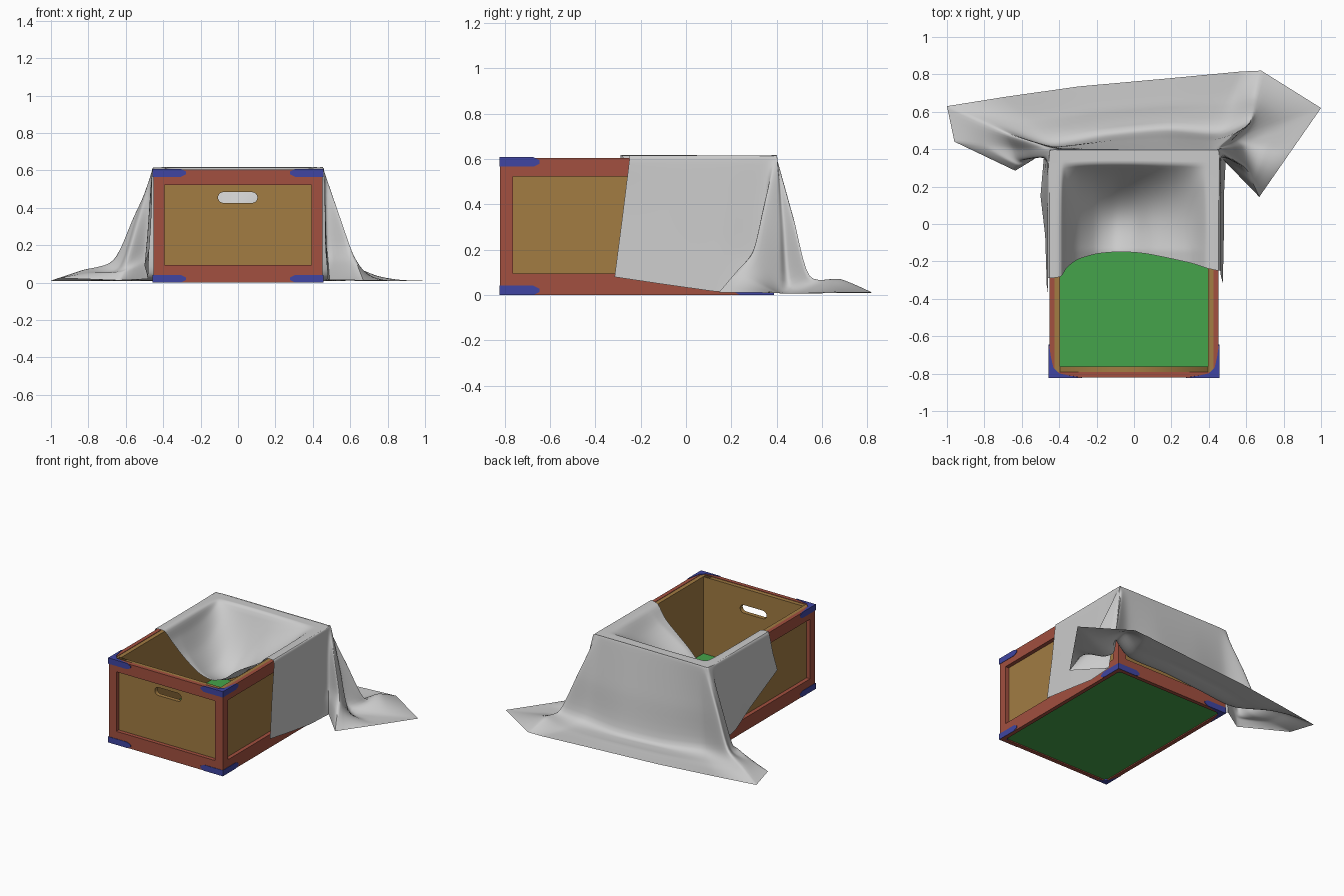
import bpy, bmesh, math
from mathutils import Vector

if "Cube" in bpy.data.objects:
    bpy.data.objects.remove(bpy.data.objects["Cube"])

X, Y0, Y1, H = 0.453, -0.82, 0.385, 0.605      # crate outer size
YC, YH = (Y0 + Y1) / 2, (Y1 - Y0) / 2


def material(name, rgb):
    m = bpy.data.materials.new(name)
    m.diffuse_color = (*rgb, 1)
    m.use_nodes = True
    m.node_tree.nodes["Principled BSDF"].inputs["Base Color"].default_value = m.diffuse_color
    return m


RED = material("frame_red", (0.36, 0.08, 0.05))
OCHRE = material("panel_ochre", (0.36, 0.2, 0.055))
GREEN = material("floor_green", (0.06, 0.37, 0.07))
BLUE = material("corner_blue", (0.05, 0.06, 0.36))


def finish(bm, name, mat=None):
    bmesh.ops.recalc_face_normals(bm, faces=bm.faces)
    me = bpy.data.meshes.new(name)
    bm.to_mesh(me)
    bm.free()
    ob = bpy.data.objects.new(name, me)
    bpy.context.collection.objects.link(ob)
    if mat:
        me.materials.append(mat)
    return ob


def box(name, lo, hi, mat):
    bm = bmesh.new()
    bmesh.ops.create_cube(bm, size=1)
    for v in bm.verts:
        v.co = [lo[i] + (hi[i] - lo[i]) * (v.co[i] + 0.5) for i in range(3)]
    return finish(bm, name, mat)


# Floor
box("floor", (-0.43, Y0 + 0.025, 0.008), (0.43, Y1 - 0.025, 0.05), GREEN)

# Frame rails, stiles and side panels
T = 0.028
for sx, side in ((-1, "left"), (1, "right")):
    a, b = sorted((sx * X, sx * (X - T)))
    box(side + "_top_rail", (a, Y0, 0.523), (b, Y1, H), RED)
    box(side + "_bottom_rail", (a, Y0, 0), (b, Y1, 0.095), RED)
    for sy, end in ((-1, "front"), (1, "back")):
        c, d = sorted((YC + sy * YH, YC + sy * (YH - 0.058)))
        box(f"{side}_{end}_stile", (a, c, 0.095), (b, d, 0.523), RED)
        c, d = sorted((YC + sy * YH, YC + sy * (YH - T)))
        p, q = sorted((sx * (X - T), sx * 0.393))
        box(f"{end}_{side}_stile", (p, c, 0.095), (q, d, 0.523), RED)
    p, q = sorted((sx * (X - T), sx * (X - 0.057)))
    box(side + "_panel", (p, Y0 + T, 0.01), (q, Y1 - T, H - 0.003), OCHRE)

# Front and back rails, and end panels with a slot handle
for sy, end in ((-1, "front"), (1, "back")):
    c, d = sorted((YC + sy * YH, YC + sy * (YH - T)))
    box(end + "_top_rail", (T - X, c, 0.523), (X - T, d, H), RED)
    box(end + "_bottom_rail", (T - X, c, 0), (X - T, d, 0.095), RED)
    outer = [(-0.424, 0.01), (0.424, 0.01), (0.424, H - 0.003), (-0.424, H - 0.003)]
    slot = []
    for i in range(18):
        k = i if i < 9 else i - 1
        ang = math.pi * k / 8 - math.pi / 2
        slot.append(((0.075 if i < 9 else -0.078) + 0.029 * math.cos(ang), 0.455 + 0.029 * math.sin(ang)))
    cu = bpy.data.curves.new(end + "_panel", 'CURVE')
    cu.dimensions, cu.fill_mode, cu.extrude = '2D', 'BOTH', 0.015
    for pts in (outer, slot):
        sp = cu.splines.new('POLY')
        sp.points.add(len(pts) - 1)
        for pt, (x, z) in zip(sp.points, pts):
            pt.co = (x, z, 0, 1)
        sp.use_cyclic_u = True
    cu.materials.append(OCHRE)
    ob = bpy.data.objects.new(end + "_panel", cu)
    ob.rotation_euler = (math.pi / 2, 0, 0)
    ob.location.y = YC + sy * (YH - T - 0.015)
    bpy.context.collection.objects.link(ob)

# Eight corner guards with tapered legs
for sx in (-1, 1):
    for sy in (-1, 1):
        for z0, level in ((0, "bottom"), (H - 0.039, "top")):
            bm = bmesh.new()
            rings = []
            for dz, leg in ((0, 0.15), (0.014, 0.178), (0.028, 0.178), (0.042, 0.15)):
                prof = [(0, 0), (leg, 0), (leg, 0.006), (0.11, 0.012), (0.055, 0.025),
                        (0.025, 0.055), (0.012, 0.11), (0.006, leg), (0, leg)]
                rings.append([bm.verts.new((sx * (X + 0.003 - u), YC + sy * (YH + 0.003 - v), z0 + dz))
                              for u, v in prof])
            for r, s in zip(rings, rings[1:]):
                for i in range(9):
                    j = (i + 1) % 9
                    bm.faces.new((r[i], r[j], s[j], s[i]))
            bm.faces.new(rings[0])
            bm.faces.new(rings[-1])
            finish(bm, f"corner_guard_{level}_{'lr'[sx > 0]}{'fb'[sy > 0]}", BLUE)


# Draped cloth
def spline(pts, n, tension=0.4):
    out = []
    for i in range(len(pts) - 1):
        a, b = pts[i], pts[i + 1]
        ta = (b - pts[max(i - 1, 0)]) * tension
        tb = (pts[min(i + 2, len(pts) - 1)] - a) * tension
        for k in range(n):
            t = k / n
            out.append(a * (2*t**3 - 3*t*t + 1) + ta * (t**3 - 2*t*t + t)
                       + b * (3*t*t - 2*t**3) + tb * (t**3 - t*t))
    return out + [pts[-1]]


def sheet(bm, rows):
    vs = [[bm.verts.new(p) for p in r] for r in rows]
    for r, s in zip(vs, vs[1:]):
        for i in range(len(r) - 1):
            bm.faces.new((r[i], r[i + 1], s[i + 1], s[i]))


TOP = 0.615
# each fold line: rim (x, y), knee (x, y, z), hem (x, y, z)
right_folds = [
    (0.452, -0.25, 0.465, -0.28, 0.35, 0.475, -0.315, 0.08),
    (0.452, 0.0, 0.47, -0.06, 0.3, 0.48, -0.08, 0.045),
    (0.452, 0.2, 0.47, 0.15, 0.25, 0.48, 0.135, 0.015),
    (0.452, 0.35, 0.475, 0.35, 0.2, 0.49, 0.33, 0.015),
    (0.452, 0.385, 0.60, 0.295, 0.19, 0.67, 0.145, 0.012),
    (0.452, 0.395, 0.59, 0.41, 0.045, 0.84, 0.39, 0.01),
    (0.445, 0.395, 0.56, 0.46, 0.045, 1.0, 0.62, 0.01)]
back_folds = [
    (0.435, 0.395, 0.62, 0.545, 0.085, 0.68, 0.82, 0.012),
    (0.38, 0.395, 0.46, 0.49, 0.04, 0.57, 0.815, 0.01),
    (0.15, 0.395, 0.18, 0.505, 0.025, 0.2, 0.78, 0.01),
    (-0.15, 0.395, -0.15, 0.475, 0.025, -0.3, 0.735, 0.01),
    (-0.38, 0.395, -0.45, 0.425, 0.05, -0.7, 0.678, 0.01)]
left_folds = [
    (-0.435, 0.395, -0.66, 0.48, 0.12, -1.0, 0.63, 0.01),
    (-0.45, 0.39, -0.64, 0.40, 0.08, -0.96, 0.44, 0.025),
    (-0.452, 0.37, -0.60, 0.34, 0.1, -0.635, 0.285, 0.012),
    (-0.452, 0.32, -0.48, 0.37, 0.2, -0.48, 0.38, 0.02),
    (-0.452, 0.22, -0.485, 0.17, 0.25, -0.50, 0.15, 0.09),
    (-0.452, 0.0, -0.465, -0.03, 0.36, -0.475, -0.06, 0.17),
    (-0.452, -0.29, -0.46, -0.33, 0.45, -0.465, -0.375, 0.31)]
lines = []
for rx, ry, kx, ky, kz, ex, ey, ez in right_folds + back_folds + left_folds:
    rim, knee, hem = Vector((rx, ry, TOP)), Vector((kx, ky, kz)), Vector((ex, ey, ez))
    lip = rim + Vector((math.copysign(0.009, rx) if abs(rx) > 0.44 else 0,
                        0.008 if ry > 0.37 else 0, -0.022))
    mid = (knee + hem) / 2
    if hem.y > 0.3 and knee.z < 0.06:     # lies flat on the ground
        mid.z = 0.012
    elif hem.y > 0.8:                     # raised ridge of the big fold
        mid.z = 0.07
    lines.append(spline([rim, lip, lip.lerp(knee, 0.5), knee, mid, hem], 6))
cols = list(zip(*lines))
rows = [spline(list(r), 7, 0.4 if i < len(cols) - 9 else 0.4 * (len(cols) - 1 - i) / 9)
        for i, r in enumerate(cols)]      # hem corners stay crisp
for r in rows:
    for p in r:
        p.z = max(p.z, 0.008)

bm = bmesh.new()
sheet(bm, rows)

# Part of the cloth sagging into the crate: front edge as (x, y, sag depth)
edge = [Vector(p) for p in (
    (-0.452, -0.29, 0), (-0.39, -0.28, 0.005), (-0.36, -0.235, 0.09), (-0.3, -0.19, 0.2),
    (-0.2, -0.16, 0.3), (-0.1, -0.15, 0.33), (0, -0.152, 0.29), (0.1, -0.165, 0.21),
    (0.3, -0.208, 0.09), (0.385, -0.235, 0.01), (0.452, -0.25, 0))]
bowl = []
for f in spline(edge, 5):
    col = []
    even = 0.07 * max(0, 1 - (f.x / 0.385) ** 2)     # fuller belly behind the loose edge
    for j in range(41):
        y = f.y + (0.395 - f.y) * j / 40
        s = min(1, max(0, 0.32 - y) / 0.46)
        col.append((f.x, y, TOP - f.z * (1 - (1 - s) ** 2.5) - even * math.sin(math.pi * s)))
    bowl.append(col)
sheet(bm, bowl)
bmesh.ops.remove_doubles(bm, verts=bm.verts, dist=0.0005)
cloth = finish(bm, "draped_cloth")
bpy.context.view_layer.objects.active = cloth
cloth.select_set(True)
bpy.ops.object.shade_smooth_by_angle(angle=math.radians(60))
